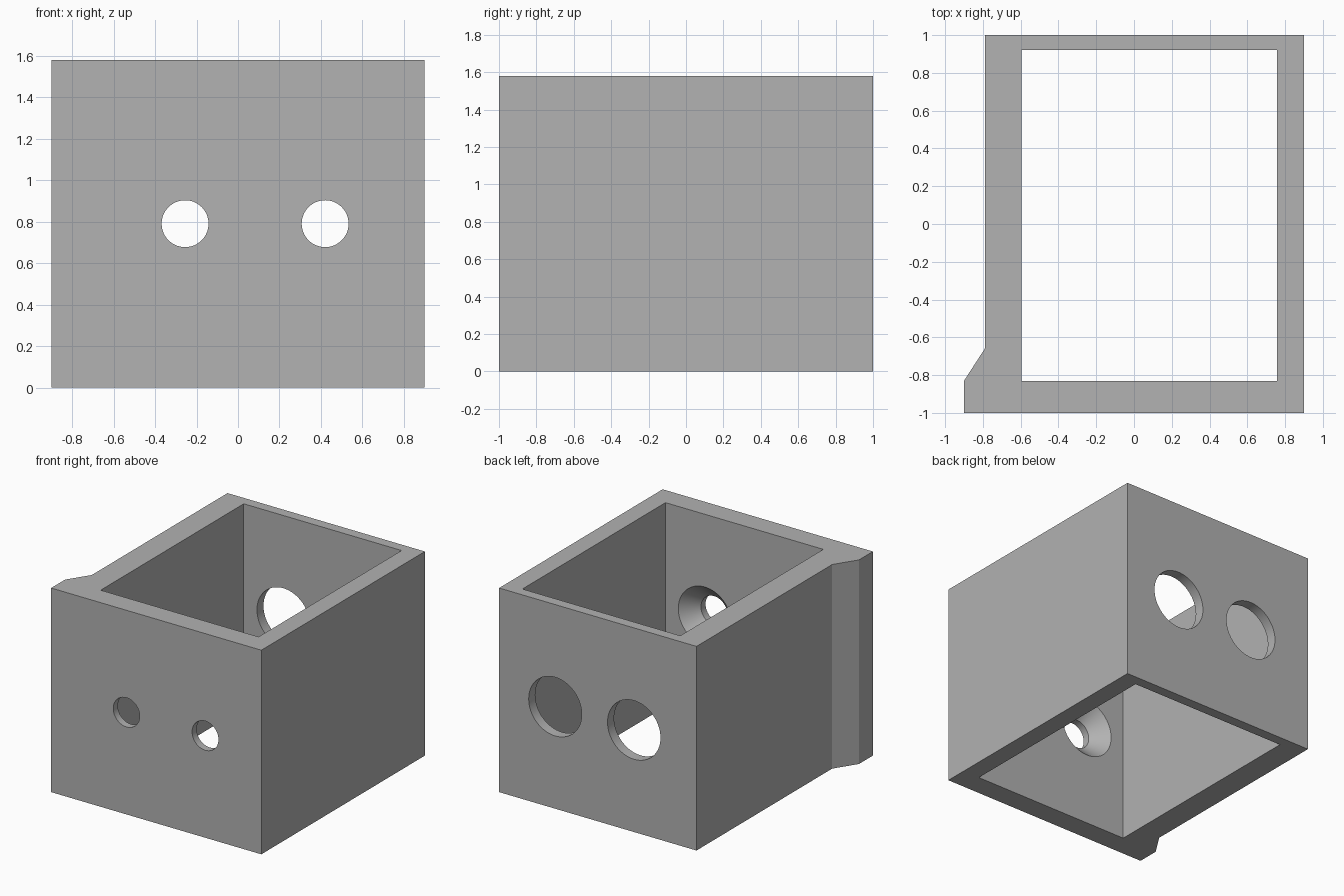
import bpy, bmesh, math
from mathutils import Matrix

if "Cube" in bpy.data.objects:
    bpy.data.objects.remove(bpy.data.objects["Cube"])

HEIGHT = 1.58
HOLE_X = (-0.255, 0.42)
HOLE_Z = HEIGHT / 2
SMALL, LARGE = 0.113, 0.227   # screw hole and screw head radii
INNER_FRONT = -0.83

grey = bpy.data.materials.new("plain grey")
grey.use_nodes = True
colour = (0.445, 0.445, 0.445, 1)
grey.diffuse_color = colour
grey.node_tree.nodes["Principled BSDF"].inputs["Base Color"].default_value = colour


def finish(name, bm):
    bmesh.ops.recalc_face_normals(bm, faces=bm.faces)
    mesh = bpy.data.meshes.new(name)
    bm.to_mesh(mesh)
    bm.free()
    mesh.materials.append(grey)
    ob = bpy.data.objects.new(name, mesh)
    bpy.context.collection.objects.link(ob)
    return ob


def prism(name, outline, z0, z1):
    """Extrude an xy outline upward."""
    bm = bmesh.new()
    face = bm.faces.new([bm.verts.new((x, y, z0)) for x, y in outline])
    top = bmesh.ops.extrude_face_region(bm, geom=[face])["geom"]
    bmesh.ops.translate(bm, vec=(0, 0, z1 - z0),
                        verts=[v for v in top if isinstance(v, bmesh.types.BMVert)])
    return finish(name, bm)


def bore(name, x, profile, sides=64):
    """Closed round cutter along y, from (y, radius) pairs."""
    bm = bmesh.new()
    rings = []
    for y, r in profile:
        angles = [math.tau * i / sides for i in range(sides)]
        rings.append([bm.verts.new((x + r * math.cos(a), y, HOLE_Z + r * math.sin(a)))
                      for a in angles])
    for a, b in zip(rings, rings[1:]):
        for i in range(sides):
            j = (i + 1) % sides
            bm.faces.new((a[i], a[j], b[j], b[i]))
    bm.faces.new(rings[0])
    bm.faces.new(rings[-1])
    return finish(name, bm)


# Housing: block with a thickened, chamfered rib at the front right corner
housing = prism("housing", [(-0.9, -1), (0.9, -1), (0.9, 1), (-0.79, 1),
                            (-0.79, -0.66), (-0.9, -0.83)], 0, HEIGHT)

# Open shaft from top to bottom
cutters = [prism("shaft_cutter", [(-0.595, INNER_FRONT), (0.757, INNER_FRONT),
                                  (0.757, 0.92), (-0.595, 0.92)], -0.2, HEIGHT + 0.2)]

# Countersunk screw holes in the front wall, access holes in the back wall
cone_start = INNER_FRONT - (LARGE - SMALL)
for x in HOLE_X:
    cutters.append(bore("screw_hole_cutter", x, [
        (-1.2, SMALL), (cone_start, SMALL), (INNER_FRONT, LARGE), (-0.6, LARGE)]))
    cutters.append(bore("access_hole_cutter", x, [(0.7, LARGE), (1.2, LARGE)]))

bpy.ops.object.select_all(action="DESELECT")
housing.select_set(True)
bpy.context.view_layer.objects.active = housing
for cutter in cutters:
    cutter.hide_render = True
    mod = housing.modifiers.new("cut", "BOOLEAN")
    mod.operation = "DIFFERENCE"
    mod.solver = "EXACT"
    mod.object = cutter
    bpy.ops.object.modifier_apply(modifier=mod.name)
    bpy.data.objects.remove(cutter)

bpy.ops.object.shade_smooth_by_angle(angle=math.radians(30))
